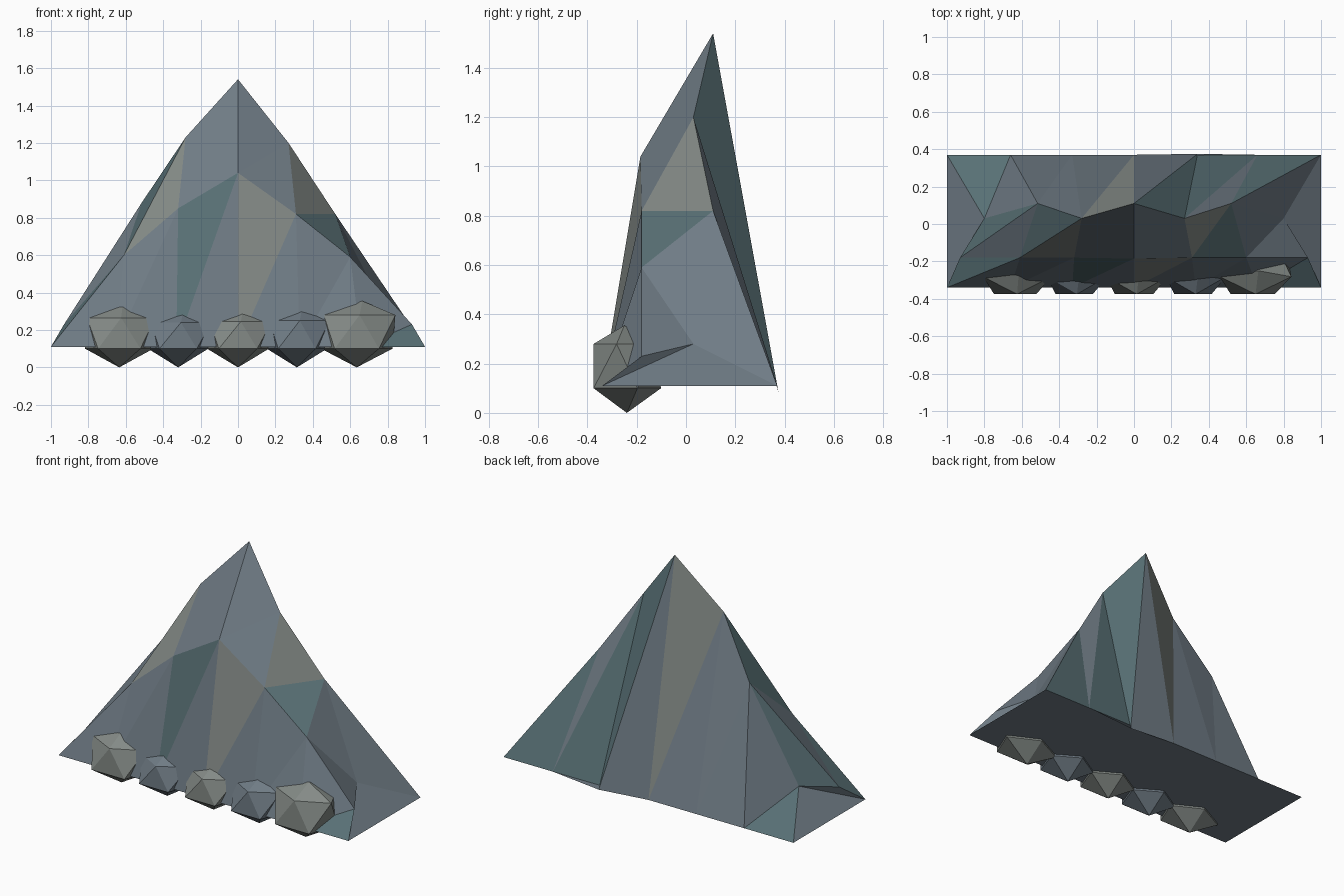
import bpy, bmesh, math

if "Cube" in bpy.data.objects:
    bpy.data.objects.remove(bpy.data.objects["Cube"])


def material(name, rgb):
    m = bpy.data.materials.new(name)
    m.diffuse_color = (*rgb, 1)
    m.use_nodes = True
    m.node_tree.nodes["Principled BSDF"].inputs["Base Color"].default_value = m.diffuse_color
    return m


MATS = [material("slate_blue", (.16, .20, .235)),
        material("slate_teal", (.10, .165, .18)),
        material("warm_grey", (.23, .255, .24))]


def make_object(name, bm, mats):
    bmesh.ops.recalc_face_normals(bm, faces=bm.faces)
    me = bpy.data.meshes.new(name)
    bm.to_mesh(me)
    bm.free()
    for m in mats:
        me.materials.append(m)
    ob = bpy.data.objects.new(name, me)
    bpy.context.collection.objects.link(ob)
    return ob


# Mountain: four profile lines from front foot over the ridge to the back foot
steps = (-1, -.66, -.33, 0, .33, .66, 1)
front = [(x, -.34, .11) for x in steps]
shoulder = [(-.93, -.18, .23), (-.61, -.18, .60), (-.32, -.18, .85), (0, -.185, 1.04),
            (.31, -.18, .82), (.60, -.18, .59), (.93, -.18, .23)]
ridge = [(-.80, .03, .28), (-.515, .11, .88), (-.28, .03, 1.23), (0, .11, 1.54),
         (.27, .03, 1.20), (.52, .11, .82), (.80, .03, .28)]
back = [(x, .37, .11) for x in steps]
back[4] = (.34, .375, .085)
tints = ("BT BB BT BW BB TB", "BT WT BB BB TW BB", "BT BB WB TB BT BT")

bm = bmesh.new()
rows = [[bm.verts.new(p) for p in row] for row in (front, shoulder, ridge, back)]
for lo, hi, tint in zip(rows, rows[1:], tints):
    for i, pair in enumerate(tint.split()):
        tris = ((lo[i], lo[i + 1], hi[i + 1]), (lo[i], hi[i + 1], hi[i]))
        for tri, key in zip(tris, pair):
            bm.faces.new(tri).material_index = "BTW".index(key)
# Side faces and underside
for e in (0, -1):
    f, s, r, b = (row[e] for row in rows)
    bm.faces.new((f, s, r))
    bm.faces.new((f, r, b))
bm.faces.new(rows[0] + rows[3][::-1])
make_object("mountain", bm, MATS)


# Boulders: squashed twenty-sided rocks along the front foot
def boulder(name, x, shift, rx, top, mat):
    bm = bmesh.new()
    cy, ry = -.24, .155
    bm.verts.new((x, cy, 0))
    bm.verts.new((x + shift, cy - .01, top))
    for k in range(5):
        a = math.radians(-90 + 72 * k)
        bm.verts.new((x + shift / 2 + .894 * rx * math.cos(a), cy + .87 * ry * math.sin(a), top - .075))
        a += math.radians(36)
        y = cy + .894 * ry * math.sin(a)
        bm.verts.new((x + .894 * rx * math.cos(a), -.375 if y < cy - .08 else y, .10))
    bmesh.ops.convex_hull(bm, input=bm.verts)
    make_object(name, bm, [mat])


rocks = ((-.635, .02, .215, .34), (-.32, .03, .19, .315), (0, .03, .195, .32),
         (.315, .03, .19, .325), (.635, .03, .225, .355))
for n, (x, shift, rx, top) in enumerate(rocks):
    boulder(f"boulder_{n + 1}", x, shift, rx, top, MATS[0] if n % 2 else MATS[2])
